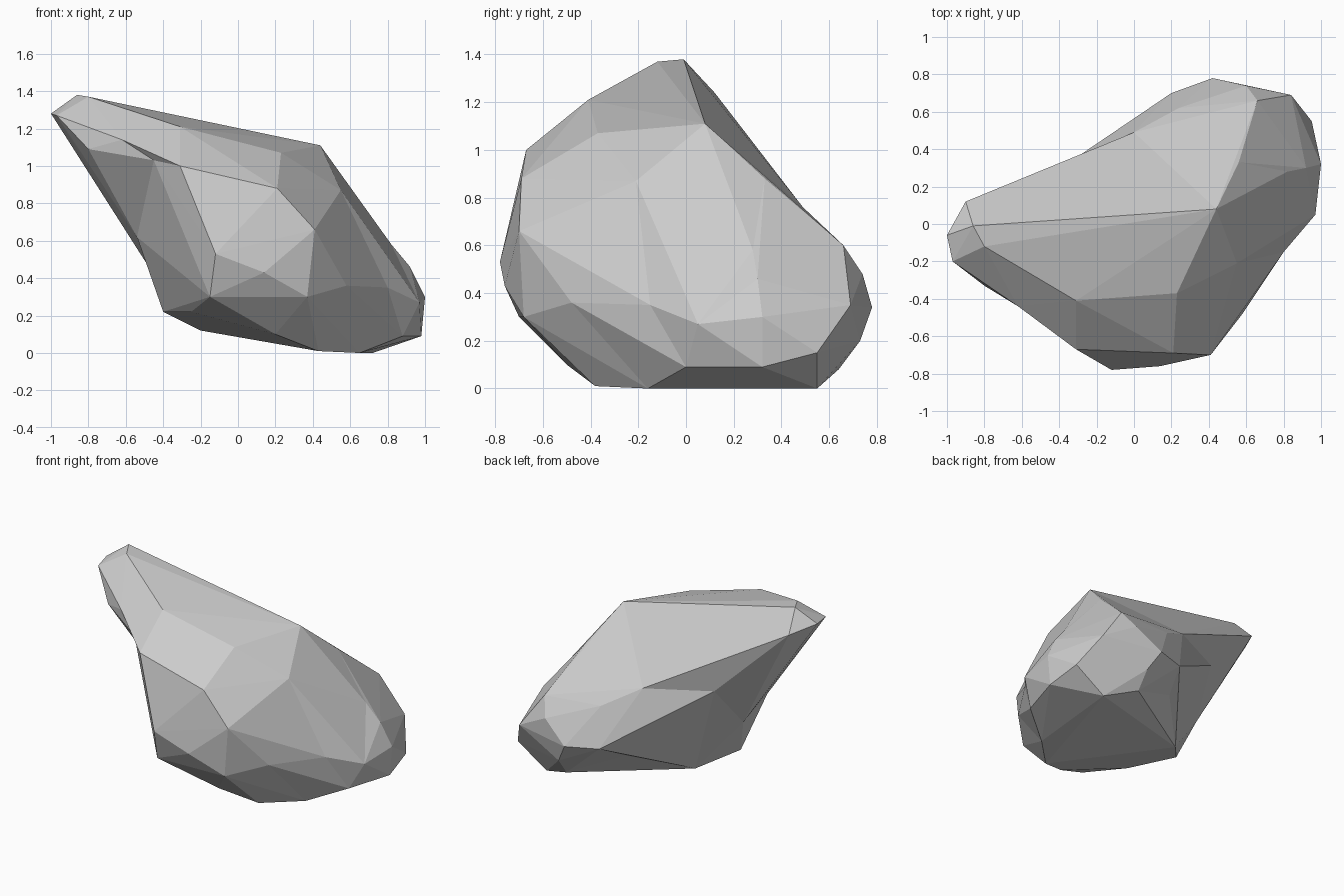
import bpy, bmesh
from mathutils import Vector, Matrix

if "Cube" in bpy.data.objects:
    bpy.data.objects.remove(bpy.data.objects["Cube"])

# Main corners of the boulder, by region
corners = [Vector(p) for p in (
    # top ridge and shoulder
    (-1, -.06, 1.28), (-.86, -.01, 1.38), (-.9, .12, 1.24), (.44, .08, 1.11),
    (-.31, -.41, 1.21), (.23, -.37, 1.07), (-.8, -.12, 1.37), (-.97, -.2, 1.27),
    (-.8, -.33, 1.09), (-.62, -.44, 1.14), (-.45, -.53, 1.03),
    # front
    (-.31, -.67, 1.0), (.21, -.69, .88), (.41, -.7, .66),
    (-.12, -.78, .53), (.14, -.76, .43), (.37, -.68, .3), (-.15, -.7, .3),
    # right side
    (.55, -.21, .87), (.58, -.48, .36), (.8, -.15, .35), (.97, .05, .27),
    (.88, 0, .09), (.82, .28, .58), (.92, .3, .46), (1, .32, .3),
    (.56, .33, .88), (.66, .66, .6), (.98, .32, .09), (.95, .55, .15),
    # back lump
    (.84, .69, .35), (.6, .74, .48), (.42, .78, .34), (.2, .7, .35),
    (.5, .73, .2), (.12, .5, .25), (0, .49, .76), (.24, .62, .62),
    (-.42, .28, .77),
    # underside
    (.72, .55, 0), (.5, .64, .08), (.43, -.38, .01), (.65, -.16, 0),
    (.2, -.5, .1), (-.25, -.36, .22), (-.2, .18, .12), (-.4, -.05, .22),
    (-.49, .05, .48), (-.54, -.15, .62))]
centre = Vector((.1, 0, .6))
squash = Matrix.Scale(.55, 3, Vector((-.85, -.15, .5)).normalized())


def wrap(points):
    """Triangulate the corners by wrapping their directions on a sphere."""
    bm = bmesh.new()
    for p in points:
        bm.verts.new((squash @ (p - centre)).normalized())
    bmesh.ops.convex_hull(bm, input=bm.verts[:])
    bmesh.ops.recalc_face_normals(bm, faces=bm.faces[:])
    bm.verts.index_update()
    tris = []
    for f in bm.faces:
        t = [v.index for v in f.verts]
        tris += [(t[0], t[i], t[i + 1]) for i in range(1, len(t) - 1)]
    bm.free()
    return tris


def volume(a, b, c, origin):
    a, b, c = (corners[i] - origin for i in (a, b, c))
    return a.cross(b).dot(c)


def flip_one(tris):
    """Turn one creased-in edge outwards; False when none is left."""
    edges = {}
    for t in tris:
        for i in range(3):
            edges[t[i], t[(i + 1) % 3]] = (t[(i + 2) % 3], t)
    for (a, b), (c, t1) in edges.items():
        if (b, a) not in edges:
            continue
        d, t2 = edges[b, a]
        if (c, d) in edges or (d, c) in edges:
            continue
        n = (corners[b] - corners[a]).cross(corners[c] - corners[a])
        if n.dot(corners[d] - corners[a]) < 1e-4:
            continue
        if (corners[c] - corners[d]).length > 1.7 * (corners[a] - corners[b]).length:
            continue
        if min(volume(a, d, c, centre), volume(d, b, c, centre)) < 1e-4:
            continue
        tris.remove(t1)
        tris.remove(t2)
        tris += [(a, d, c), (d, b, c)]
        return True
    return False


# Boulder: flat facets with outward ridges
faces = wrap(corners)
for _ in range(400):
    if not flip_one(faces):
        break
mesh = bpy.data.meshes.new("boulder")
mesh.from_pydata([tuple(p) for p in corners], [], faces)
mesh.update()
boulder = bpy.data.objects.new("boulder", mesh)
bpy.context.collection.objects.link(boulder)
